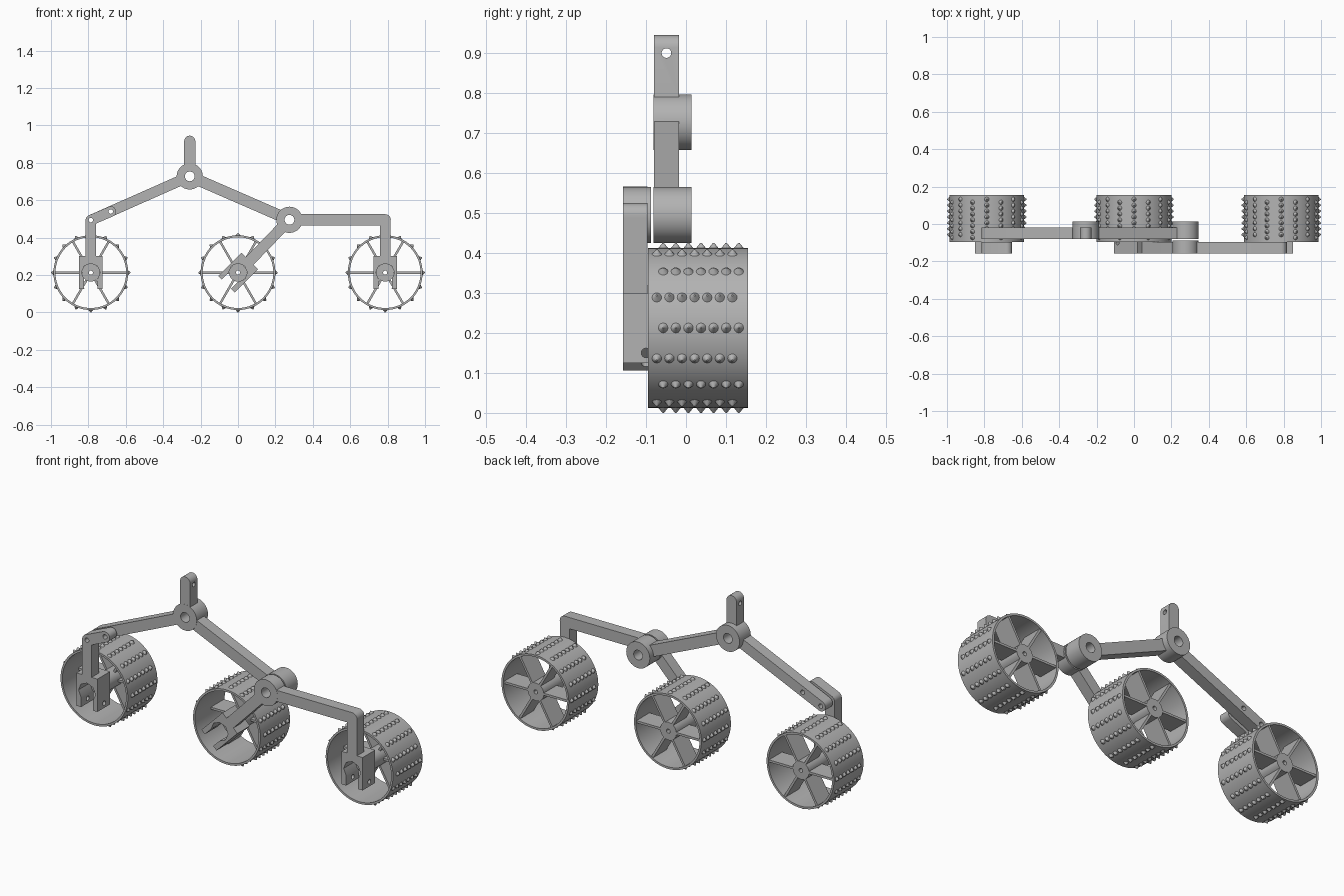
import bpy, bmesh, math
from mathutils import Vector, Matrix

if "Cube" in bpy.data.objects:
    bpy.data.objects.remove(bpy.data.objects["Cube"])

metal = bpy.data.materials.new("grey metal")
metal.use_nodes = True
GREY = (0.45, 0.45, 0.45, 1)
metal.diffuse_color = GREY
metal.node_tree.nodes["Principled BSDF"].inputs["Base Color"].default_value = GREY


def make(name, bm):
    bmesh.ops.recalc_face_normals(bm, faces=bm.faces)
    mesh = bpy.data.meshes.new(name)
    bm.to_mesh(mesh)
    bm.free()
    mesh.materials.append(metal)
    obj = bpy.data.objects.new(name, mesh)
    bpy.context.collection.objects.link(obj)
    return obj


def select(obj):
    bpy.ops.object.select_all(action='DESELECT')
    obj.select_set(True)
    bpy.context.view_layer.objects.active = obj


def combine(obj, others, operation):
    """Boolean each helper into obj, then remove the helper."""
    for other in others:
        mod = obj.modifiers.new("boolean", 'BOOLEAN')
        mod.operation, mod.solver, mod.object = operation, 'EXACT', other
        select(obj)
        bpy.ops.object.modifier_apply(modifier=mod.name)
        bpy.data.objects.remove(other)
    return obj


def smooth(obj):
    select(obj)
    bpy.ops.object.shade_smooth_by_angle(angle=math.radians(32))


def prism(name, outline, y0, y1):
    """Extrude an (x, z) outline along y."""
    bm = bmesh.new()
    face = bm.faces.new([bm.verts.new((x, y0, z)) for x, z in outline])
    moved = bmesh.ops.extrude_face_region(bm, geom=[face])["geom"]
    bmesh.ops.translate(bm, vec=(0, y1 - y0, 0),
                        verts=[v for v in moved if isinstance(v, bmesh.types.BMVert)])
    return make(name, bm)


def bar(name, p, q, width, y0, y1):
    """Straight link with rounded ends."""
    p, q = Vector(p), Vector(q)
    heading = math.atan2(q.y - p.y, q.x - p.x)
    outline = []
    for centre, start in ((q, heading - math.pi / 2), (p, heading + math.pi / 2)):
        for i in range(13):
            a = start + math.pi * i / 12
            outline.append(centre + Vector((math.cos(a), math.sin(a))) * width / 2)
    return prism(name, outline, y0, y1)


def rod(name, p, q, r, segments=40):
    p, q = Vector(p), Vector(q)
    bm = bmesh.new()
    turn = (q - p).to_track_quat('Z', 'Y').to_matrix().to_4x4()
    bmesh.ops.create_cone(bm, cap_ends=True, segments=segments, radius1=r, radius2=r,
                          depth=(q - p).length,
                          matrix=Matrix.Translation((p + q) / 2) @ turn)
    return make(name, bm)


def disc(name, at, r, y0, y1, segments=40):
    return rod(name, (at[0], y0, at[1]), (at[0], y1, at[1]), r, segments)


AXLE_Z, WHEEL_X = 0.2125, 0.787
TOP, PIVOT = (-0.258, 0.727), (0.275, 0.495)
ELBOW, BOLT = (-WHEEL_X, 0.493), (-0.68, 0.539)
CORNER = (WHEEL_X, 0.495)
INNER = (-0.08, -0.018)     # depth of the rocker
OUTER = (-0.157, -0.096)    # depth of the wheel legs


def motor_clamp(name, x, tilt):
    """Slotted block that opens away from its leg."""
    def place(u, v):
        return (x + u * math.cos(tilt) - v * math.sin(tilt),
                AXLE_Z + u * math.sin(tilt) + v * math.cos(tilt))
    half, slot, reach = 0.0625, 0.035, 0.088
    outline = [(-slot, -reach), (-half, -reach), (-half, reach),
               (half, reach), (half, -reach), (slot, -reach)]
    for i in range(7):
        a = math.radians(-45 + 45 * i)
        outline.append((0.05 * math.cos(a), 0.05 * math.sin(a)))
    block = prism(name, [place(u, v) for u, v in outline], OUTER[0], -0.05)
    a, b = place(-0.1, -0.0625), place(0.1, -0.0625)
    screw = rod("screw_cutter", (a[0], -0.1, a[1]), (b[0], -0.1, b[1]), 0.012, 16)
    smooth(combine(block, [screw], 'DIFFERENCE'))


# Rocker: mast, two arms and two pivot bosses
rocker = bar("rocker", TOP, (TOP[0], 0.915), 0.06, *INNER)
combine(rocker, [bar("front_arm", TOP, ELBOW, 0.056, *INNER),
                 bar("rear_arm", TOP, PIVOT, 0.06, *INNER),
                 disc("top_boss", TOP, 0.07, -0.081, 0.014),
                 disc("pivot_boss", PIVOT, 0.07, -0.081, 0.014)], 'UNION')
combine(rocker, [disc("top_bore", TOP, 0.026, -0.3, 0.3),
                 disc("pivot_bore", PIVOT, 0.026, -0.3, 0.3),
                 disc("elbow_hole", ELBOW, 0.012, -0.3, 0.3, 20),
                 disc("bolt_hole", BOLT, 0.012, -0.3, 0.3, 20),
                 rod("mast_hole", (-0.5, -0.049, 0.9), (0, -0.049, 0.9), 0.012, 20)],
        'DIFFERENCE')
smooth(rocker)

# Bogie: pivot boss, horizontal arm with a leg, and a slanted leg
bogie = bar("bogie", PIVOT, CORNER, 0.06, *OUTER)
combine(bogie, [bar("rear_leg", CORNER, (WHEEL_X, AXLE_Z + 0.085), 0.058, *OUTER),
                bar("middle_leg", PIVOT, (0.06, AXLE_Z + 0.06), 0.058, *OUTER),
                disc("bogie_boss", PIVOT, 0.07, OUTER[0] - 0.001, -0.088)], 'UNION')
combine(bogie, [disc("bogie_bore", PIVOT, 0.026, -0.3, 0.3)], 'DIFFERENCE')
smooth(bogie)

# Bolted front leg
front_leg = bar("front_leg", ELBOW, (-WHEEL_X, AXLE_Z + 0.085), 0.056, *OUTER)
combine(front_leg, [bar("front_lug", ELBOW, BOLT, 0.056, *OUTER)], 'UNION')
combine(front_leg, [disc("leg_hole", at, 0.012, -0.3, 0.3, 20) for at in (ELBOW, BOLT)],
        'DIFFERENCE')
smooth(front_leg)

# Wheel parts, modelled around x = z = 0
ORIGIN, RADIUS, SPOKES = (0, 0), 0.2, 6
rim = combine(disc("rim", ORIGIN, RADIUS, -0.095, 0.155, 64),
              [disc("rim_bore", ORIGIN, 0.189, -0.3, 0.3, 64)], 'DIFFERENCE')
hub = combine(disc("hub", ORIGIN, 0.048, -0.06, 0.15),
              [disc("axle_hole", ORIGIN, 0.011, -0.3, 0.3, 20)], 'DIFFERENCE')

bm = bmesh.new()
for i in range(SPOKES):
    spin = Matrix.Rotation(math.tau * i / SPOKES, 4, 'Y')
    bmesh.ops.create_cube(bm, size=1, matrix=spin @ Matrix.Translation((0.118, 0.095, 0))
                          @ Matrix.Diagonal((0.148, 0.11, 0.012, 1)))
spokes = make("spokes", bm)

# Staggered rows of pointed cleats
bm = bmesh.new()
for row in range(16):
    spin = Matrix.Rotation(math.tau * row / 16, 4, 'Y')
    start = -0.073 if row % 2 else -0.057
    for i in range(7):
        bmesh.ops.create_cone(bm, cap_ends=True, segments=12, radius1=0.014, radius2=0.002,
                              depth=0.015, matrix=spin
                              @ Matrix.Translation((RADIUS + 0.005, start + 0.0315 * i, 0))
                              @ Matrix.Rotation(math.pi / 2, 4, 'Y'))
cleats = make("cleats", bm)

parts = (rim, hub, spokes, cleats)
for part in parts:
    smooth(part)

# Three wheels and their clamps
for label, x, tilt in (("front", -WHEEL_X, 0), ("middle", 0, -math.pi / 4),
                       ("rear", WHEEL_X, 0)):
    motor_clamp(label + "_clamp", x, tilt)
    for part in parts:
        copy = part.copy()
        copy.name = label + "_wheel_" + part.name
        copy.location = (x, 0, AXLE_Z)
        bpy.context.collection.objects.link(copy)
for part in parts:
    bpy.data.objects.remove(part)
